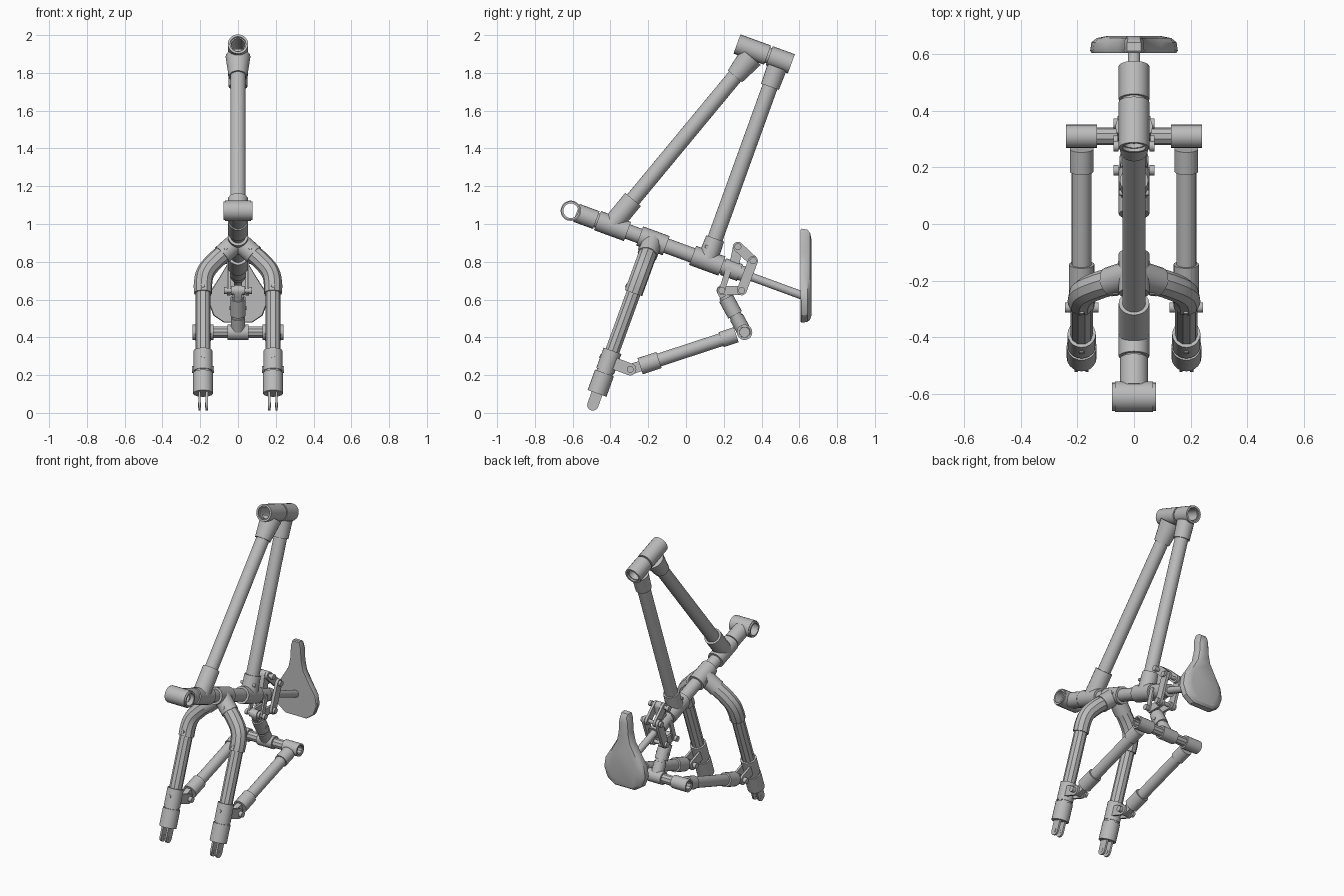
import bpy, bmesh, math
from mathutils import Vector

cube = bpy.data.objects.get("Cube")
if cube:
    bpy.data.objects.remove(cube)

grey = bpy.data.materials.new("plain grey")
grey.use_nodes = True
grey.diffuse_color = (0.5, 0.5, 0.5, 1)
grey.node_tree.nodes["Principled BSDF"].inputs["Base Color"].default_value = (0.5, 0.5, 0.5, 1)
parts = []


def add(name, mesh):
    mesh.materials.clear()
    mesh.materials.append(grey)
    obj = bpy.data.objects.new(name, mesh)
    bpy.context.collection.objects.link(obj)
    parts.append(obj)


def finish(name, bm):
    bmesh.ops.recalc_face_normals(bm, faces=bm.faces)
    mesh = bpy.data.meshes.new(name)
    bm.to_mesh(mesh)
    bm.free()
    add(name, mesh)


def tube(name, a, b, r, r2=None, bore=0, sides=20):
    """Round bar, cone or open pipe between two points."""
    a, b = Vector(a), Vector(b)
    r2 = r2 or r
    turn = (b - a).to_track_quat('Z', 'Y')
    profile = [(a, r), (b, r2)]
    if bore:
        profile += [(b, bore), (a, bore)]
    bm = bmesh.new()
    rings = []
    for c, rad in profile:
        rings.append([bm.verts.new(c + turn @ Vector((rad * math.cos(k * math.tau / sides),
                     rad * math.sin(k * math.tau / sides), 0))) for k in range(sides)])
    pairs = list(zip(rings, rings[1:]))
    if bore:
        pairs.append((rings[-1], rings[0]))
    else:
        bm.faces.new(rings[0])
        bm.faces.new(rings[-1])
    for p, q in pairs:
        for k in range(sides):
            n = (k + 1) % sides
            bm.faces.new((p[k], p[n], q[n], q[k]))
    finish(name, bm)


def link(name, x, a, b, w, thick):
    """Flat bar with rounded ends in a plane facing sideways."""
    ang = math.atan2(b[1] - a[1], b[0] - a[0])
    bm = bmesh.new()
    outline = []
    for c, start in ((a, ang + math.pi / 2), (b, ang - math.pi / 2)):
        for k in range(9):
            t = start + k * math.pi / 8
            outline.append((c[0] + w * math.cos(t), c[1] + w * math.sin(t)))
    face = bm.faces.new([bm.verts.new((x - thick / 2, y, z)) for y, z in outline])
    ext = bmesh.ops.extrude_face_region(bm, geom=[face])["geom"]
    bmesh.ops.translate(bm, verts=[v for v in ext if isinstance(v, bmesh.types.BMVert)],
                        vec=(thick, 0, 0))
    finish(name, bm)


def pin(name, x0, x1, y, z, r, bore=0):
    tube(name, (x0, y, z), (x1, y, z), r, bore=bore)


def bend(name, points, r):
    """Round tube swept along a smooth path."""
    cu = bpy.data.curves.new(name, 'CURVE')
    cu.dimensions = '3D'
    cu.bevel_depth, cu.bevel_resolution, cu.use_fill_caps = r, 3, True
    cu.resolution_u = 5
    sp = cu.splines.new('BEZIER')
    sp.bezier_points.add(len(points) - 1)
    for bp, p in zip(sp.bezier_points, points):
        bp.co = p
        bp.handle_left_type = bp.handle_right_type = 'AUTO'
    tmp = bpy.data.objects.new(name + " path", cu)
    bpy.context.collection.objects.link(tmp)
    bpy.context.view_layer.update()
    mesh = bpy.data.meshes.new_from_object(tmp.evaluated_get(bpy.context.evaluated_depsgraph_get()))
    bpy.data.objects.remove(tmp)
    add(name, mesh)


def mid(y):
    """Point on the axis of the sloping main tube."""
    return Vector((0, y, 1.07 - 0.366 * (y + 0.61)))


def along(a, b, dist):
    a, b = Vector(a), Vector(b)
    return a + (b - a).normalized() * dist


# Main tube, its sleeves and the seat post
tube("main_tube", mid(-0.57), mid(0.335), 0.04)
for name, y0, y1, r in (("front_socket", -0.58, -0.475, 0.05), ("lower_tee", -0.468, -0.31, 0.054),
                        ("crown_tee", -0.245, -0.105, 0.054), ("strut_tee", 0.035, 0.19, 0.054),
                        ("linkage_sleeve", 0.197, 0.285, 0.047)):
    tube(name, mid(y0), mid(y1), r)
tube("seat_post", mid(0.32), mid(0.62), 0.022)
pin("front_cross_tube", -0.068, 0.068, -0.61, 1.07, 0.054, 0.041)
for s in (-1, 1):
    pin("front_cross_rim", s * 0.06, s * 0.077, -0.61, 1.07, 0.05, 0.039)

# Upper hollow tube in two fittings
top_a, top_b = Vector((0, 0.27, 1.953)), Vector((0, 0.558, 1.848))
tube("upper_front_fitting", top_a, along(top_a, top_b, 0.172), 0.054, bore=0.042)
tube("upper_rear_fitting", along(top_a, top_b, 0.182), top_b, 0.054, bore=0.042)
tube("upper_inner_pipe", along(top_a, top_b, 0.012), along(top_b, top_a, 0.012), 0.043, bore=0.036)

# Two long struts with sockets
front_lo, front_hi = mid(-0.395), Vector((0, 0.345, 1.885))
rear_lo, rear_hi = mid(0.112), Vector((0, 0.482, 1.83))
tube("front_strut", along(front_lo, front_hi, 0.02), front_hi, 0.041)
tube("front_strut_lower_socket", along(front_lo, front_hi, 0.01), along(front_lo, front_hi, 0.18), 0.054)
tube("front_strut_upper_socket", along(front_hi, front_lo, 0.0), along(front_hi, front_lo, 0.135), 0.066, 0.049)
tube("rear_strut", rear_lo, rear_hi, 0.041)
tube("rear_strut_lower_socket", rear_lo, along(rear_lo, rear_hi, 0.125), 0.054, 0.05)
tube("rear_strut_upper_socket", rear_hi, along(rear_hi, rear_lo, 0.11), 0.053, 0.05)

# Fork: local frame runs down from the crown, square to the main tube
crown = mid(-0.177)


def fork(x, t, out=0):
    return crown + Vector((x, -0.342 * t - 0.94 * out, -0.94 * t + 0.342 * out))


for s, side in ((-1, "right"), (1, "left")):
    X = 0.185 * s
    tube(side + "_crown_socket", fork(0, 0), fork(0.085 * s, 0.08), 0.053)
    bend(side + "_elbow", [fork(x * s, t) for x, t in
         ((0.07, 0.066), (0.13, 0.122), (0.172, 0.18), (0.185, 0.24), (0.185, 0.295))], 0.049)
    tube(side + "_fork_leg", fork(X, 0.28), fork(X, 0.64), 0.04, sides=10)
    tube(side + "_upper_sleeve", fork(X, 0.62), fork(X, 0.735), 0.05)
    tube(side + "_sleeve_ring", fork(X, 0.73), fork(X, 0.75), 0.045)
    tube(side + "_lower_sleeve", fork(X, 0.745), fork(X, 0.86), 0.053)
    hole = fork(X, 0.925)
    end = fork(X, 0.83)
    for d in (-0.019, 0.019):
        link(side + "_axle_tab", X + d, end.yz, hole.yz, 0.03, 0.012)
        pin(side + "_axle_boss", X + d - 0.008, X + d + 0.008, hole.y, hole.z, 0.013)

    # Lower arm with its front pivot
    pivot, back = Vector((X, -0.295, 0.23)), Vector((X, 0.30, 0.425))
    sleeve = fork(X, 0.67)
    for d in (-0.028, 0.028):
        link(side + "_pivot_lug", X + d, (sleeve.y, sleeve.z - 0.01), pivot.yz, 0.032, 0.014)
    link(side + "_arm_tongue", X, pivot.yz, along(pivot, back, 0.09).yz, 0.028, 0.034)
    pin(side + "_pivot_pin", X - 0.05, X + 0.05, pivot.y, pivot.z, 0.012)
    for d in (-0.048, 0.048):
        pin(side + "_pivot_head", X + d - 0.011, X + d + 0.011, pivot.y, pivot.z, 0.018)
    tube(side + "_arm_front_socket", along(pivot, back, 0.055), along(pivot, back, 0.16), 0.045)
    tube(side + "_arm", along(pivot, back, 0.1), along(back, pivot, 0.05), 0.035)
    tube(side + "_arm_rear_socket", along(back, pivot, 0.12), along(back, pivot, 0.036), 0.042)
    pin(side + "_cross_tee", s * 0.13, s * 0.24, 0.31, 0.427, 0.041, 0.031)

    # Set screws on the fork
    for x, t, r in ((0.065, 0.06, 0.053), (0.185, 0.27, 0.049), (0.185, 0.67, 0.05)):
        tube(side + "_set_screw", fork(x * s, t, r - 0.01), fork(x * s, t, r + 0.004), 0.01, sides=12)

# Rear cross bar, strut and linkage
tube("cross_bar", (-0.235, 0.31, 0.427), (0.235, 0.31, 0.427), 0.031, bore=0.026, sides=10)
pin("centre_tee", -0.055, 0.055, 0.31, 0.427, 0.041)
base, top = Vector((0, 0.31, 0.427)), Vector((0, 0.205, 0.62))
tube("linkage_strut", base, top, 0.033)
tube("linkage_strut_socket", along(base, top, 0.0), along(base, top, 0.09), 0.038)
tube("linkage_strut_cap", along(base, top, 0.105), along(base, top, 0.205), 0.041)
A, B, C, D = (0.275, 0.88), (0.355, 0.805), (0.19, 0.648), (0.295, 0.648)
link("upper_lug", 0, mid(0.25).yz, A, 0.026, 0.04)
link("strut_tongue", 0, top.yz, C, 0.028, 0.04)
for s in (-1, 1):
    link("upper_link", s * 0.03, A, B, 0.026, 0.016)
    link("rear_link", s * 0.05, B, D, 0.026, 0.018)
    link("lower_link", s * 0.03, C, D, 0.024, 0.016)
    link("front_link", s * 0.046, C, (0.225, 0.76), 0.016, 0.012)
for y, z in (A, B, C, D):
    pin("linkage_pin", -0.062, 0.062, y, z, 0.012)
    for s in (-1, 1):
        pin("linkage_pin_head", s * 0.055, s * 0.073, y, z, 0.018)

# Set screws on the sides of the sleeves
for y, z, r in ((-0.14, 0.897, 0.054), (0.11, 0.88, 0.05), (0.235, 0.76, 0.047), (0.24, 0.555, 0.041)):
    pin("side_screw", -r - 0.003, r + 0.003, y, z, 0.01)

# Saddle: pear outline, flat on the post side and rounded on the other
half = [(0.025, 0.975), (0.036, 0.94), (0.04, 0.86), (0.055, 0.79), (0.1, 0.715),
        (0.145, 0.645), (0.155, 0.58), (0.13, 0.515), (0.075, 0.478)]
outline = half + [(-x, z) for x, z in reversed(half)]
bm = bmesh.new()
loops = [[bm.verts.new((x * k, y, 0.68 + (z - 0.68) * (1 + k) / 2)) for x, z in outline]
         for y, k in ((0.605, 0.97), (0.612, 1), (0.642, 0.97), (0.657, 0.85), (0.664, 0.62))]
for p, q in zip(loops, loops[1:]):
    for k in range(len(p)):
        n = (k + 1) % len(p)
        bm.faces.new((p[k], p[n], q[n], q[k]))
bm.faces.new(loops[0])
bm.faces.new(loops[-1])
finish("saddle", bm)

# Smooth the round parts, keep real edges sharp
bpy.ops.object.select_all(action='DESELECT')
for obj in parts:
    obj.select_set(True)
bpy.context.view_layer.objects.active = parts[0]
bpy.ops.object.shade_smooth_by_angle(angle=math.radians(30))
